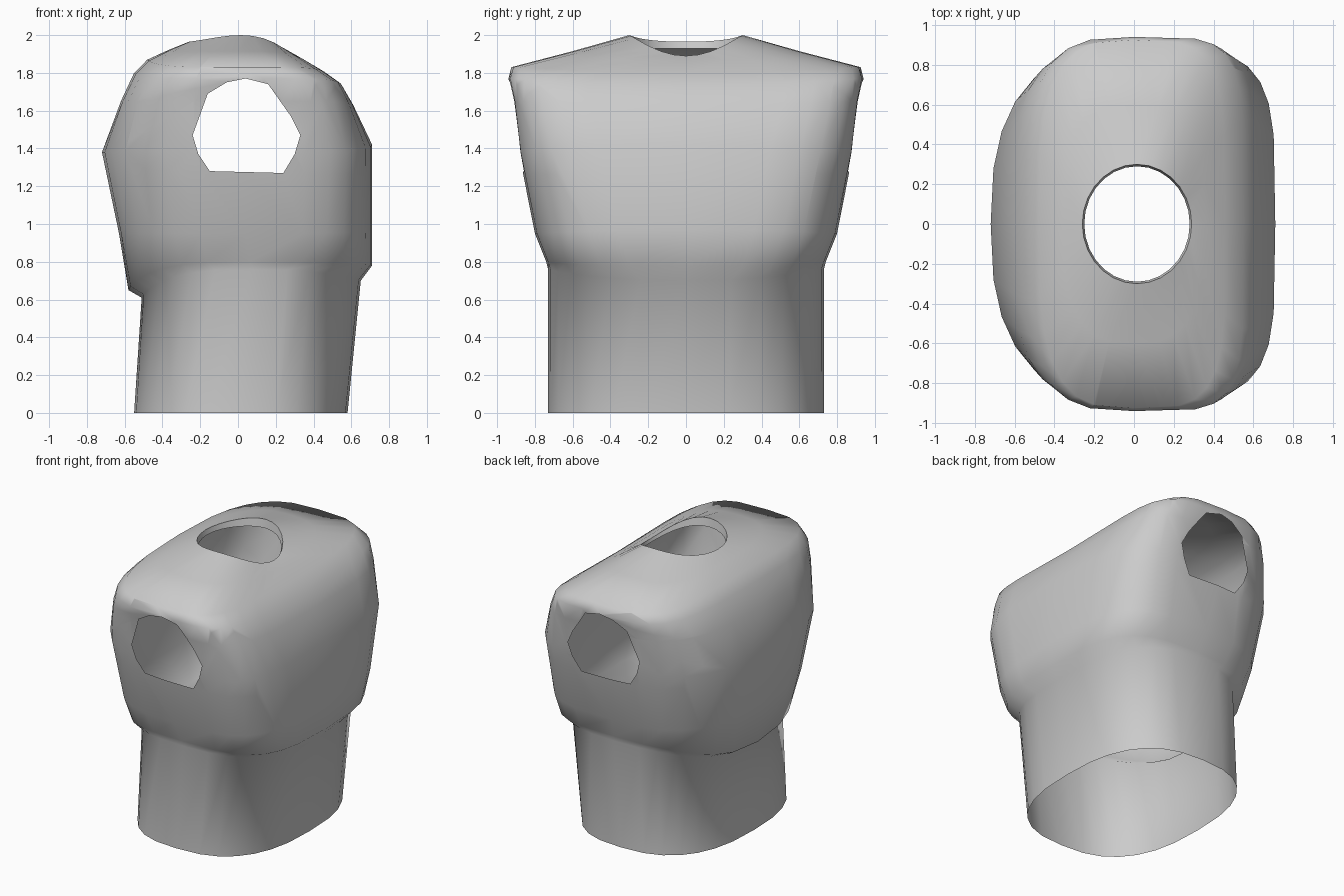
import bpy, bmesh
from math import sin, cos, pi, radians
from mathutils import Vector

if "Cube" in bpy.data.objects:
    bpy.data.objects.remove(bpy.data.objects["Cube"])

N = 28
# rings: x min, x max, half width y, squareness at -x and at +x, z at -x, at +x, at the sides
RINGS = [
    (-.55, .58, .73, 2.6, 2.6, 0, 0, 0),
    (-.51, .65, .73, 2.7, 2.7, .61, .70, .76),
    (-.58, .71, .74, 2.9, 3.4, .65, .78, .80),
    (-.63, .71, .80, 2.9, 3.8, .95, .97, .95),
    (-.72, .71, .885, 2.6, 4.4, 1.38, 1.42, 1.38),
    (-.62, .61, .915, 3.1, 5.2, 1.65, 1.63, 1.65),
    (-.55, .55, .94, 3.3, 5.2, 1.80, 1.73, 1.77),
    (-.48, .46, .925, 3.2, 4.2, 1.87, 1.80, 1.83),
    (-.36, .36, .60, 2.8, 2.8, 1.925, 1.86, 1.915),
    (-.26, .29, .30, 2.0, 2.0, 1.965, 1.89, 2.0),
    (-.25, .28, .29, 2.0, 2.0, 1.93, 1.87, 1.94),
]
# arm hole outline (x, z), counter-clockwise
HOLE = [(-.15, 1.28), (.24, 1.27), (.30, 1.37), (.33, 1.47), (.28, 1.57),
        (.16, 1.74), (.04, 1.77), (-.06, 1.75), (-.16, 1.69), (-.24, 1.47), (-.21, 1.37)]


def power(v, n):
    return (1 if v >= 0 else -1) * abs(v) ** (2 / n)


def ring_points(x0, x1, w, n0, n1, z0, z1, zs):
    for i in range(N):
        a = 2 * pi * i / N
        c, s = cos(a), sin(a)
        n = n1 if c > 0 else n0
        mid, half = (x0 + x1) / 2, (x1 - x0) / 2
        t = min(1, abs(power(s, n))) ** 2
        z = zs * t + (z1 * (1 + c) / 2 + z0 * (1 - c) / 2) * (1 - t)
        yield (mid + half * power(c, n), w * power(s, n), z)


# torso shell, open at the waist and neck
bm = bmesh.new()
loops = [[bm.verts.new(p) for p in ring_points(*r)] for r in RINGS]
for lo, hi in zip(loops, loops[1:]):
    for i in range(N):
        j = (i + 1) % N
        bm.faces.new((lo[i], lo[j], hi[j], hi[i]))
bm.normal_update()

# arm openings, clipped out edge by edge on both sides
for side in (-1, 1):
    inside = [f for f in bm.faces if f.calc_center_median().y * side > .7
              and f.normal.y * side > .5 and 1.0 < f.calc_center_median().z < 1.82]
    for (ax, az), (bx, bz) in zip(HOLE, HOLE[1:] + HOLE[:1]):
        out = Vector((bz - az, 0, ax - bx)).normalized()
        co = Vector((ax, 0, az))
        geom = set(inside)
        for f in inside:
            geom.update(f.edges)
            geom.update(f.verts)
        res = bmesh.ops.bisect_plane(bm, geom=list(geom), dist=1e-5, plane_co=co, plane_no=out)
        faces = {g for g in res['geom'] if isinstance(g, bmesh.types.BMFace)}
        faces.update(f for f in inside if f.is_valid)
        inside = [f for f in faces if (f.calc_center_median() - co).dot(out) < 0]
    bmesh.ops.delete(bm, geom=inside, context='FACES')

mesh = bpy.data.meshes.new("torso_shell")
bm.to_mesh(mesh)
bm.free()
shell = bpy.data.objects.new("torso_shell", mesh)
bpy.context.collection.objects.link(shell)
bpy.context.view_layer.objects.active = shell
shell.select_set(True)
bpy.ops.object.shade_smooth_by_angle(angle=radians(65))
